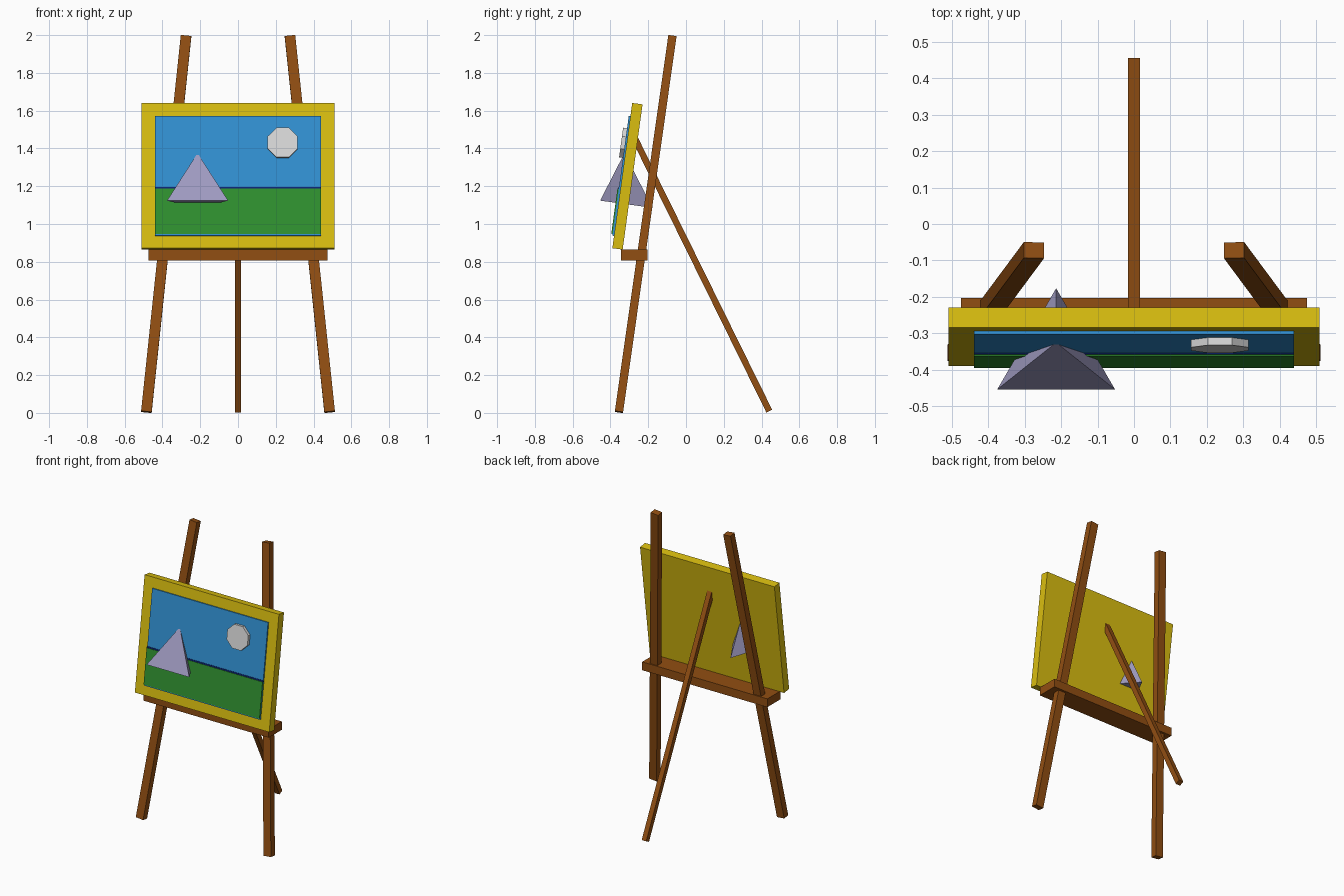
import bpy, bmesh, math
from mathutils import Matrix, Vector

if "Cube" in bpy.data.objects:
    bpy.data.objects.remove(bpy.data.objects["Cube"])


def material(name, rgb):
    def lin(c):
        c /= 255
        return c / 12.92 if c < 0.04045 else ((c + 0.055) / 1.055) ** 2.4
    m = bpy.data.materials.new(name)
    m.diffuse_color = (*[lin(c) for c in rgb], 1)
    m.use_nodes = True
    m.node_tree.nodes["Principled BSDF"].inputs["Base Color"].default_value = m.diffuse_color
    return m


WOOD = material("brown wood", (145, 78, 18))
GOLD = material("gold frame", (218, 190, 16))
SKY = material("sky blue", (50, 146, 212))
NAVY = material("navy horizon", (12, 36, 120))
GRASS = material("grass green", (48, 145, 48))
ROCK = material("lilac rock", (158, 154, 192))
MOON = material("pale moon", (218, 218, 218))


def finish(name, bm, mat, matrix):
    bmesh.ops.recalc_face_normals(bm, faces=bm.faces)
    me = bpy.data.meshes.new(name)
    bm.to_mesh(me)
    bm.free()
    me.materials.append(mat)
    ob = bpy.data.objects.new(name, me)
    ob.matrix_world = matrix
    bpy.context.collection.objects.link(ob)
    return ob


def box(name, lo, hi, mat, matrix=Matrix()):
    lo, hi = Vector(lo), Vector(hi)
    bm = bmesh.new()
    bmesh.ops.create_cube(bm, size=1)
    for v in bm.verts:
        v.co = (lo + hi) / 2 + Vector(a * b for a, b in zip(v.co, hi - lo))
    return finish(name, bm, mat, matrix)


def beam(name, a, b, wx, wy, mat):
    """Square beam from a to b, its width kept along x."""
    a, b = Vector(a), Vector(b)
    z = (b - a).normalized()
    y = z.cross(Vector((1, 0, 0))).normalized()
    x = y.cross(z)
    m = Matrix((x, y, z)).transposed().to_4x4()
    m.translation = a
    return box(name, (-wx / 2, -wy / 2, 0), (wx / 2, wy / 2, (b - a).length), mat, m)


# Legs
for side, s in (("left", -1), ("right", 1)):
    beam(f"front_leg_{side}", (s * 0.485, -0.355, 0.005), (s * 0.275, -0.072, 1.995),
         0.056, 0.044, WOOD)
beam("back_leg", (0, 0.441, 0.009), (0, -0.272, 1.455), 0.034, 0.034, WOOD)

# Ledge carrying the picture
box("ledge", (-0.475, -0.345, 0.808), (0.475, -0.203, 0.865), WOOD)

# Picture, leaning back
lean = Matrix.Rotation(math.radians(-7.8), 4, 'X')
pic = Matrix.Translation((0, -0.31, 1.2525)) @ lean
F = -0.0275  # front of frame
box("picture_frame", (-0.51, F, -0.388), (0.51, -F, 0.388), GOLD, pic)
box("painted_sky", (-0.44, F - 0.009, -0.322), (0.44, F + 0.005, 0.318), SKY, pic)
box("painted_horizon", (-0.44, F - 0.012, -0.073), (0.44, F, -0.063), NAVY, pic)
box("painted_grass", (-0.44, F - 0.016, -0.314), (0.44, F, -0.072), GRASS, pic)

# Eight-sided moon
bm = bmesh.new()
rings = [[bm.verts.new((0.236 + 0.0855 * math.cos(a), y, 0.173 + 0.0855 * math.sin(a)))
          for a in (math.radians(22.5 + 45 * i) for i in range(8))]
         for y in (F - 0.03, F - 0.005)]
for r in rings:
    bm.faces.new(r)
for i in range(8):
    j = (i + 1) % 8
    bm.faces.new((rings[0][i], rings[0][j], rings[1][j], rings[1][i]))
finish("moon", bm, MOON, pic)

# Three-sided mountain, pushed through the picture
bm = bmesh.new()
base = [bm.verts.new((0.187 * math.cos(a), 0.187 * math.sin(a), 0))
        for a in (math.radians(90 + 120 * i) for i in range(3))]
tip = bm.verts.new((0, 0, 0.267))
bm.faces.new(base)
for i in range(3):
    bm.faces.new((base[i], base[(i + 1) % 3], tip))
finish("mountain", bm, ROCK, Matrix.Translation((-0.214, -0.362, 1.111)) @ lean)
